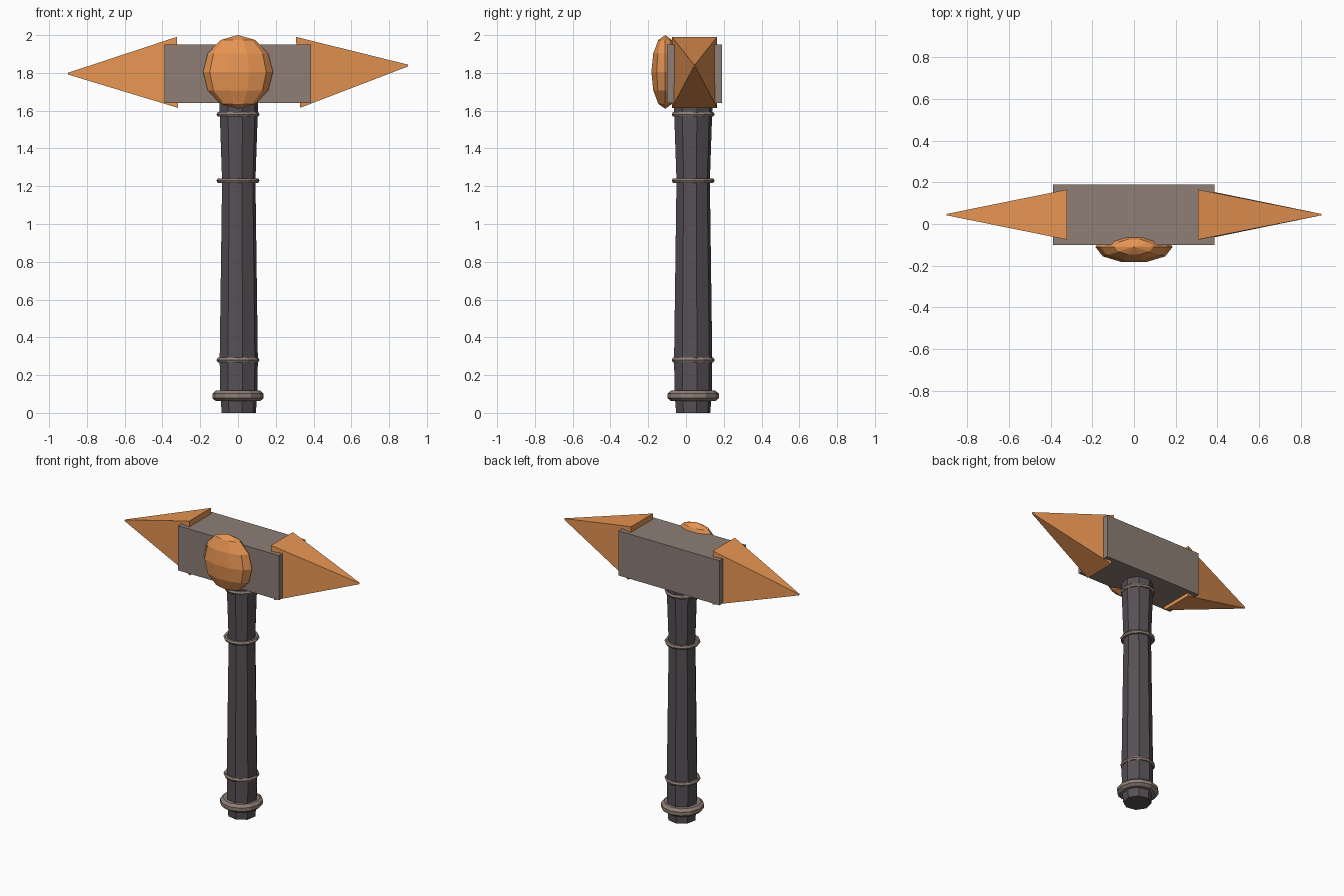
import bpy, bmesh
from math import pi, cos, sin, radians
from mathutils import Matrix, Vector

if "Cube" in bpy.data.objects:
    bpy.data.objects.remove(bpy.data.objects["Cube"])


def material(name, rgb):
    m = bpy.data.materials.new(name)
    m.diffuse_color = (*rgb, 1)
    m.use_nodes = True
    m.node_tree.nodes["Principled BSDF"].inputs["Base Color"].default_value = m.diffuse_color
    return m


GRIP = material("dark_wood", (0.095, 0.08, 0.09))
STEEL = material("steel", (0.27, 0.21, 0.18))
COPPER = material("copper", (0.80, 0.30, 0.085))
AXIS_Y = 0.038


def finish(name, bm, mat):
    bmesh.ops.recalc_face_normals(bm, faces=bm.faces[:])
    mesh = bpy.data.meshes.new(name)
    bm.to_mesh(mesh)
    bm.free()
    mesh.materials.append(mat)
    ob = bpy.data.objects.new(name, mesh)
    bpy.context.collection.objects.link(ob)
    return ob


def lathe(name, profile, sides, phase, mat, x=0.0, closed=False):
    """Revolve (radius, z) points; closed profiles make rings, open ones are capped."""
    bm = bmesh.new()
    rings = []
    for r, z in profile:
        angles = [phase + 2 * pi * i / sides for i in range(sides)]
        rings.append([bm.verts.new((x + r * cos(a), AXIS_Y + r * sin(a), z)) for a in angles])
    pairs = list(zip(rings, rings[1:]))
    if closed:
        pairs.append((rings[-1], rings[0]))
    else:
        bm.faces.new(rings[0][::-1])
        bm.faces.new(rings[-1])
    for a, b in pairs:
        for i in range(sides):
            j = (i + 1) % sides
            bm.faces.new((a[i], a[j], b[j], b[i]))
    return finish(name, bm, mat)


# Octagonal handle, waisted below the head
lathe("handle", [(0.092, 0), (0.1, 0.1), (0.103, 0.28), (0.09, 1.23), (0.103, 1.6), (0.103, 1.67)],
      8, radians(-79), GRIP, x=0.004)

# Thin bands around the handle
for n, z in enumerate((0.28, 1.23, 1.58)):
    section = [(0.1 + 0.014 * cos(k * pi / 3), z + 0.014 * sin(k * pi / 3)) for k in range(6)]
    lathe(f"handle_band_{n + 1}", section, 12, 0, STEEL, closed=True)

# Thick pommel collar
lathe("pommel_collar", [(0.085, 0.062), (0.117, 0.062), (0.136, 0.078), (0.136, 0.102),
                        (0.117, 0.118), (0.085, 0.118)], 12, 0, STEEL, closed=True)

# Head block
bm = bmesh.new()
bmesh.ops.create_cube(bm, size=1, matrix=Matrix.Translation((-0.002, 0.045, 1.795))
                      @ Matrix.Diagonal((0.775, 0.29, 0.31, 1)))
finish("head_block", bm, STEEL)


# Four-sided spikes, each slightly tilted
def spike(name, base, tip):
    base, tip = Vector(base), Vector(tip)
    d = (tip - base).normalized()
    up = d.cross(Vector((0, 1, 0))).normalized()
    side = Vector((0, 1, 0))
    bm = bmesh.new()
    corners = ((1, 1), (1, -1), (-1, -1), (-1, 1))
    a, b = [[bm.verts.new(c + side * (0.12 * s * u) + up * (0.188 * s * v)) for u, v in corners]
            for c, s in ((base, 1), (tip, 0.025))]
    bm.faces.new(a)
    bm.faces.new(b)
    for i in range(4):
        j = (i + 1) % 4
        bm.faces.new((a[i], a[j], b[j], b[i]))
    finish(name, bm, COPPER)


spike("left_spike", (-0.32, 0.045, 1.803), (-0.9, 0.045, 1.796))
spike("right_spike", (0.318, 0.045, 1.803), (0.9, 0.045, 1.839))

# Flattened faceted boss on the front of the head
bm = bmesh.new()
bmesh.ops.create_uvsphere(bm, u_segments=10, v_segments=6, radius=1,
                          matrix=Matrix.Translation((0, -0.11, 1.805))
                          @ Matrix.Diagonal((0.185, 0.077, 0.195, 1))
                          @ Matrix.Rotation(pi / 2, 4, 'Z'))
finish("front_boss", bm, COPPER)
